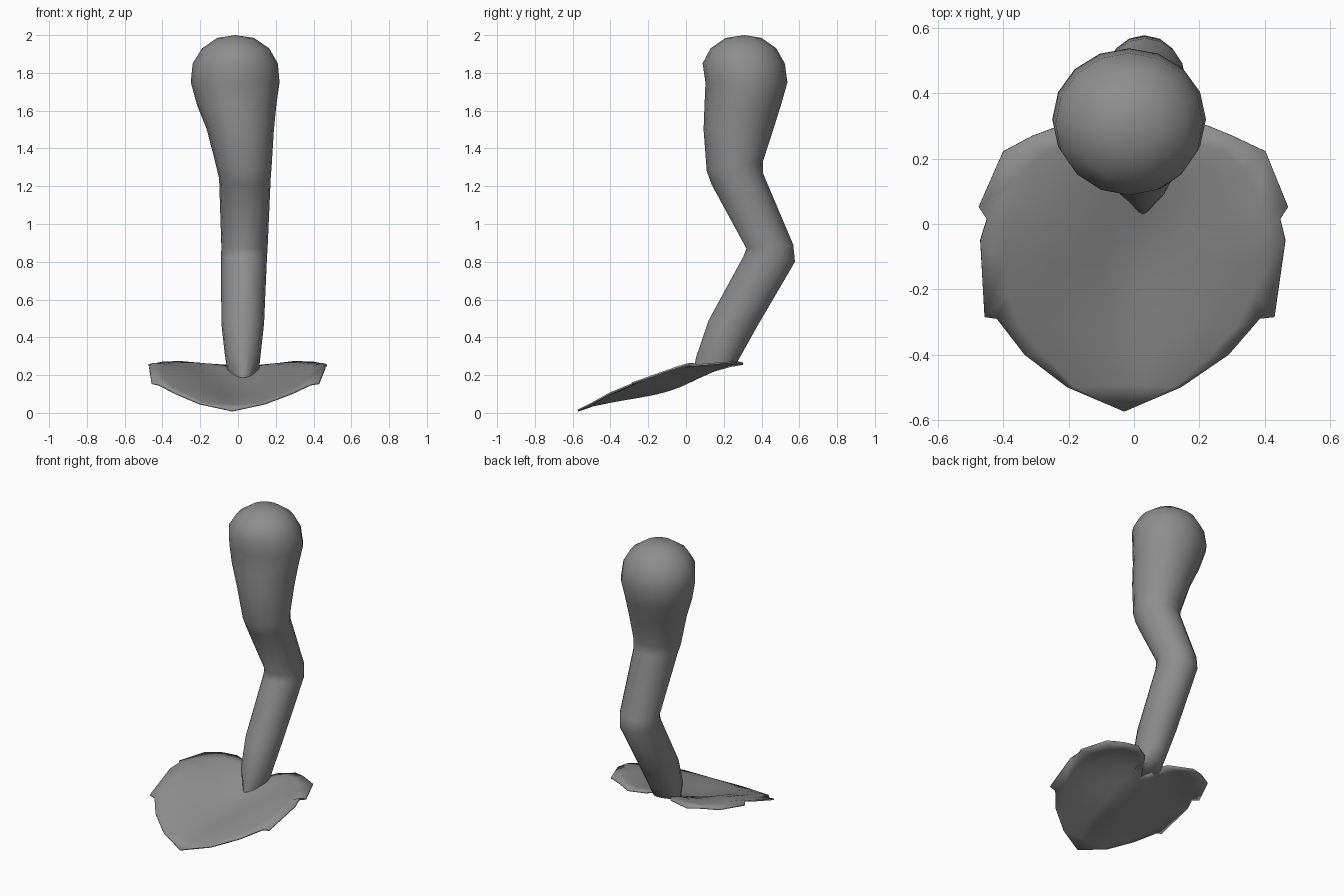
import bpy, bmesh
from math import sin, cos, tau

# Dark grey for both parts
grey = bpy.data.materials.new("dark_grey")
grey.diffuse_color = (0.27, 0.27, 0.27, 1)


def finish(bm, name, angle=1.0):
    bmesh.ops.recalc_face_normals(bm, faces=bm.faces)
    me = bpy.data.meshes.new(name)
    bm.to_mesh(me)
    bm.free()
    me.materials.append(grey)
    ob = bpy.data.objects.new(name, me)
    bpy.context.collection.objects.link(ob)
    bpy.ops.object.select_all(action='DESELECT')
    ob.select_set(True)
    bpy.context.view_layer.objects.active = ob
    bpy.ops.object.shade_smooth_by_angle(angle=angle)
    return ob


# Bent stalk: rings as (x min, x max, front y, front z, back y, back z)
rings = [
    (-0.055, 0.11, 0.03, 0.185, 0.26, 0.25),
    (-0.07, 0.12, 0.055, 0.30, 0.30, 0.32),
    (-0.088, 0.138, 0.12, 0.49, 0.375, 0.455),
    (-0.09, 0.153, 0.305, 0.83, 0.577, 0.80),
    (-0.088, 0.157, 0.32, 0.87, 0.568, 0.89),
    (-0.10, 0.173, 0.135, 1.21, 0.407, 1.27),
    (-0.115, 0.178, 0.11, 1.28, 0.407, 1.33),
    (-0.165, 0.19, 0.093, 1.50, 0.462, 1.50),
    (-0.217, 0.203, 0.098, 1.63, 0.503, 1.63),
    (-0.25, 0.22, 0.103, 1.75, 0.537, 1.75),
    (-0.24, 0.211, 0.088, 1.85, 0.523, 1.85),
    (-0.19, 0.165, 0.13, 1.93, 0.478, 1.93),
    (-0.11, 0.085, 0.21, 1.985, 0.40, 1.985),
]
N = 16
bm = bmesh.new()
loops = []
for k, (x0, x1, yf, zf, yb, zb) in enumerate(rings):
    loop = []
    for i in range(N):
        c, s = cos(tau * i / N), sin(tau * i / N)
        if k == 0:  # the foot of the stalk narrows to a point at the front
            c *= 1 + 0.55 * min(0, s)
        loop.append(bm.verts.new(((x0 + x1) / 2 + c * (x1 - x0) / 2,
                                  (yf + yb) / 2 + s * (yb - yf) / 2,
                                  (zf + zb) / 2 + s * (zb - zf) / 2)))
    loops.append(loop)
for a, b in zip(loops, loops[1:]):
    for i in range(N):
        j = (i + 1) % N
        bm.faces.new((a[i], a[j], b[j], b[i]))
for loop, tip in ((loops[0], (0.03, 0.14, 0.22)), (loops[-1], (-0.015, 0.31, 2.0))):
    t = bm.verts.new(tip)
    for i in range(N):
        bm.faces.new((loop[i], loop[(i + 1) % N], t))
finish(bm, "stalk")

# Heart-shaped leaf: rows of (left x, right x, edge y, edge z, midrib y, midrib z)
rows = [
    (-0.205, 0.145, -0.497, 0.05, -0.49, 0.04),
    (-0.335, 0.29, -0.398, 0.105, -0.40, 0.06),
    (-0.42, 0.385, -0.288, 0.15, -0.32, 0.075),
    (-0.457, 0.43, -0.283, 0.157, -0.24, 0.085),
    (-0.47, 0.463, -0.05, 0.24, -0.15, 0.10),
    (-0.45, 0.447, 0.015, 0.26, -0.08, 0.12),
    (-0.475, 0.471, 0.052, 0.252, -0.03, 0.14),
    (-0.40, 0.402, 0.222, 0.266, 0.02, 0.165),
    (-0.31, 0.30, 0.27, 0.27, 0.05, 0.18),
    (-0.22, 0.22, 0.303, 0.26, 0.08, 0.195),
    (-0.06, 0.12, 0.25, 0.25, 0.10, 0.205),
]
# Inside the blade the rows follow a smoothed outline; the notches stay at the edge
soft = rows
for _ in range(2):
    soft = [soft[0]] + [tuple((a + 2 * b + c) / 4 for a, b, c in zip(*soft[i - 1:i + 2]))
                        for i in range(1, len(soft) - 1)] + [soft[-1]]
# Position across the half blade, and how much of the edge rise is reached
steps = [(0.0, 0.0), (0.22, 0.27), (0.45, 0.6), (0.7, 0.87), (0.87, 0.97), (1.0, 1.0)]
bm = bmesh.new()
tip = bm.verts.new((-0.03, -0.572, 0.012))
grid = []
for row, srow in zip(rows, soft):
    ym, zm = srow[4:]
    xm = -0.03 + 0.06 * (ym + 0.57) / 0.67

    def point(side, t, h):
        r = row if t == 1 else srow
        return bm.verts.new((xm + (r[side] - xm) * t, ym + (r[2] - ym) * t,
                             zm + (r[3] - zm) * h))
    grid.append([point(0, t, h) for t, h in reversed(steps[1:])]
                + [point(1, t, h) for t, h in steps])
for i in range(len(grid[0]) - 1):
    bm.faces.new((tip, grid[0][i + 1], grid[0][i]))
    for a, b in zip(grid, grid[1:]):
        bm.faces.new((a[i], a[i + 1], b[i + 1], b[i]))
leaf = finish(bm, "leaf", 1.3)
mod = leaf.modifiers.new("thickness", 'SOLIDIFY')
mod.thickness = 0.01
mod.offset = 0
